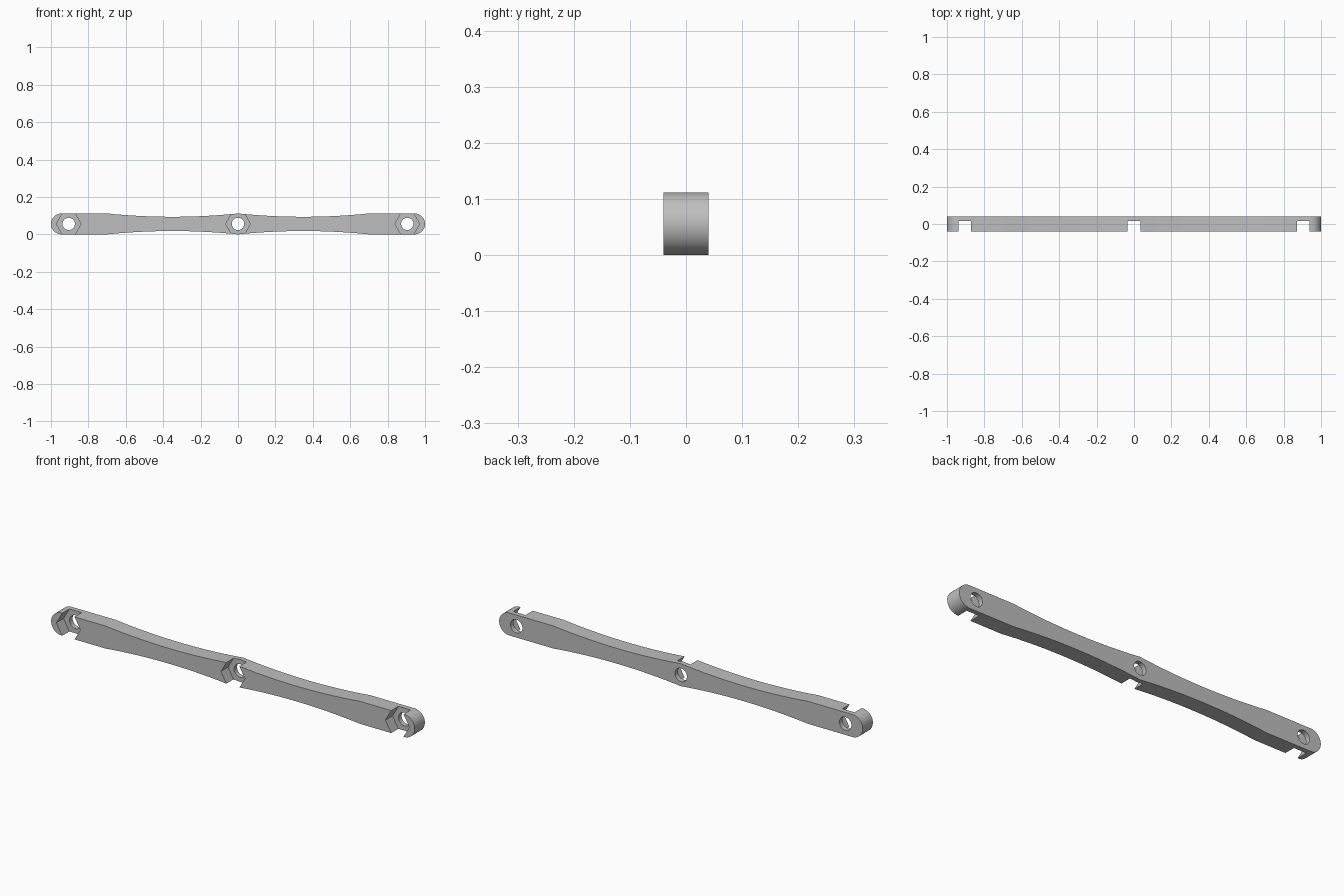
import bpy, bmesh, math

cube = bpy.data.objects.get("Cube")
if cube:
    bpy.data.objects.remove(cube)

HALF = 0.056      # half height of the bar at its full width
DEPTH = 0.04      # half thickness
WAIST = 0.038     # half height at the narrowest point
FLAT = 0.7        # where the straight end sections begin
HOLES = (-0.905, 0, 0.905)

grey = bpy.data.materials.new("light grey")
grey.use_nodes = True
colour = (0.52, 0.52, 0.52, 1)
grey.diffuse_color = colour
grey.node_tree.nodes["Principled BSDF"].inputs["Base Color"].default_value = colour


def prism(name, outline, y0, y1):
    """Extrude an x-z outline from y0 to y1."""
    bm = bmesh.new()
    face = bm.faces.new([bm.verts.new((x, y0, z)) for x, z in outline])
    grown = bmesh.ops.extrude_face_region(bm, geom=[face])["geom"]
    verts = [v for v in grown if isinstance(v, bmesh.types.BMVert)]
    bmesh.ops.translate(bm, verts=verts, vec=(0, y1 - y0, 0))
    bmesh.ops.recalc_face_normals(bm, faces=bm.faces)
    mesh = bpy.data.meshes.new(name)
    bm.to_mesh(mesh)
    bm.free()
    mesh.materials.append(grey)
    obj = bpy.data.objects.new(name, mesh)
    bpy.context.collection.objects.link(obj)
    return obj


def ring(x, radius, sides):
    return [(x + radius * math.cos(math.tau * i / sides),
             HALF + radius * math.sin(math.tau * i / sides)) for i in range(sides)]


def half_height(x):
    """Two shallow scallops between the middle and the ends."""
    t = (abs(x) - FLAT / 2) / (FLAT / 2)
    return WAIST + (HALF - WAIST) * t * t


# Bar outline: rounded ends joined by scalloped edges
STEPS = 56
xs = [FLAT - 2 * FLAT * i / STEPS for i in range(STEPS + 1)]
top = [(x, HALF + half_height(x)) for x in xs]
bottom = [(x, HALF - half_height(x)) for x in reversed(xs)]
ARC = 24
angles = [-math.pi / 2 + math.pi * i / ARC for i in range(ARC + 1)]
right_end = [(1 - HALF + HALF * math.cos(a), HALF + HALF * math.sin(a)) for a in angles]
left_end = [(-x, 2 * HALF - z) for x, z in right_end]
bar = prism("link_bar", right_end + top + left_end + bottom, -DEPTH, DEPTH)

# Round through holes and hexagonal nut pockets open to the front
cutters = []
for x in HOLES:
    cutters.append(prism("hole_cutter", ring(x, 0.033, 40), -0.1, 0.1))
    cutters.append(prism("nut_pocket_cutter", ring(x, 0.066, 6), -0.1, 0.016))

bpy.context.view_layer.objects.active = bar
bar.select_set(True)
for cutter in cutters:
    cutter.hide_render = True
    mod = bar.modifiers.new("cut", "BOOLEAN")
    mod.operation = "DIFFERENCE"
    mod.solver = "EXACT"
    mod.object = cutter
    bpy.ops.object.modifier_apply(modifier=mod.name)
for cutter in cutters:
    bpy.data.objects.remove(cutter)

bpy.ops.object.shade_smooth_by_angle(angle=math.radians(30))
